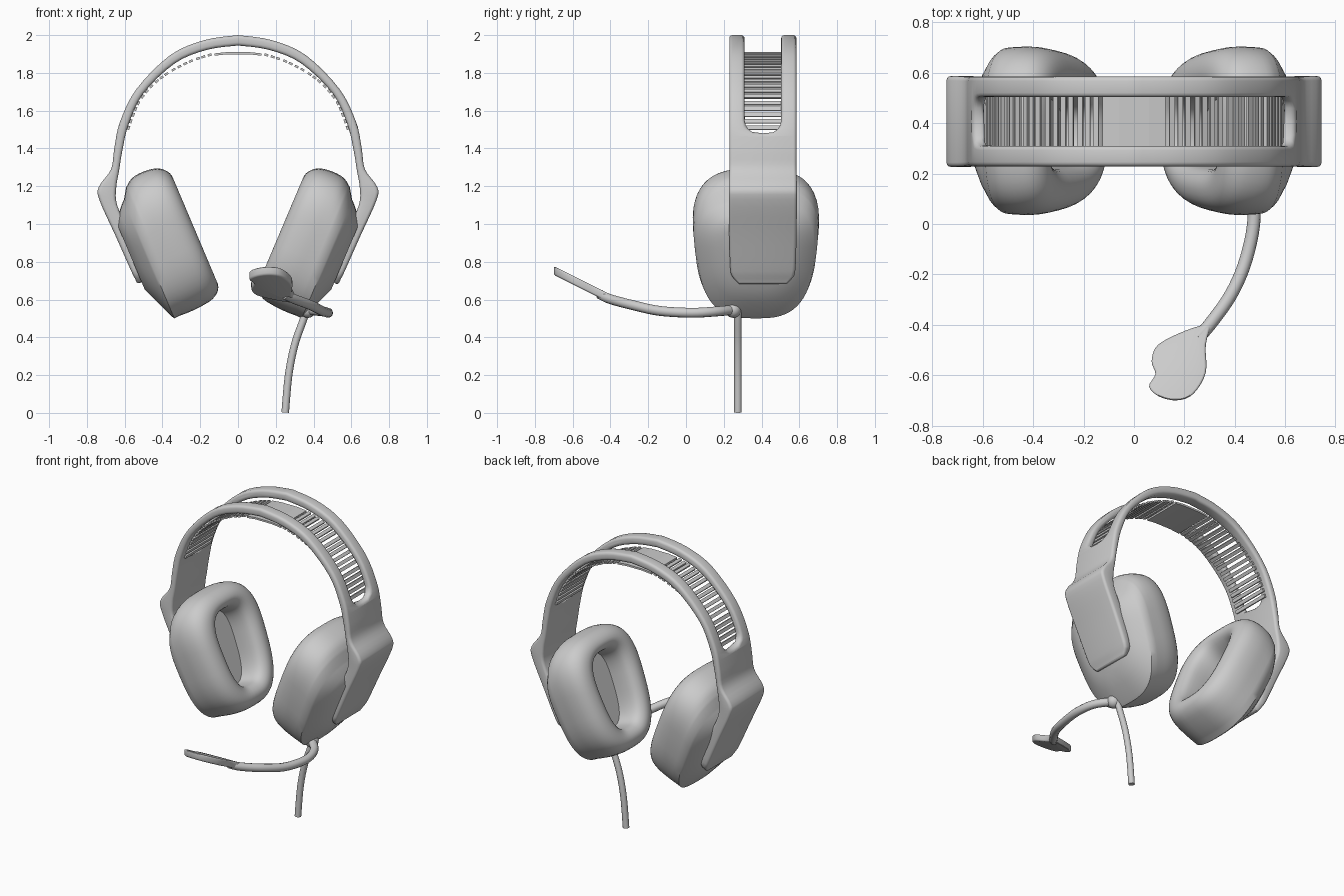
import bpy, bmesh, math
from mathutils import Vector, Matrix

if "Cube" in bpy.data.objects:
    bpy.data.objects.remove(bpy.data.objects["Cube"])


def smooth_path(pts, n=5):
    """Catmull-Rom interpolation through points of any dimension."""
    p = [pts[0]] + list(pts) + [pts[-1]]
    out = []
    for i in range(1, len(p) - 2):
        for k in range(n):
            t = k / n
            out.append(tuple(
                0.5 * (2 * b + (c - a) * t + (2 * a - 5 * b + 4 * c - d) * t * t
                       + (3 * b - a - 3 * c + d) * t ** 3)
                for a, b, c, d in zip(p[i - 1], p[i], p[i + 1], p[i + 2])))
    return out + [tuple(pts[-1])]


def to_object(name, bm):
    bmesh.ops.recalc_face_normals(bm, faces=bm.faces)
    me = bpy.data.meshes.new(name)
    bm.to_mesh(me)
    bm.free()
    ob = bpy.data.objects.new(name, me)
    bpy.context.collection.objects.link(ob)
    return ob


def loft(name, rings):
    """Skin a row of closed rings and cap both ends."""
    bm = bmesh.new()
    vs = [[bm.verts.new(c) for c in r] for r in rings]
    n = len(rings[0])
    for a, b in zip(vs, vs[1:]):
        for i in range(n):
            j = (i + 1) % n
            bm.faces.new((a[i], a[j], b[j], b[i]))
    bm.faces.new(vs[0])
    bm.faces.new(vs[-1])
    return to_object(name, bm)


def tube(name, pts, r):
    cu = bpy.data.curves.new(name, 'CURVE')
    cu.dimensions = '3D'
    cu.bevel_depth, cu.bevel_resolution, cu.use_fill_caps = r, 4, True
    path = smooth_path(pts)
    sp = cu.splines.new('POLY')
    sp.points.add(len(path) - 1)
    for q, c in zip(sp.points, path):
        q.co = (*c, 1)
    ob = bpy.data.objects.new(name, cu)
    bpy.context.collection.objects.link(ob)
    activate(ob)
    bpy.ops.object.convert(target='MESH')
    shade(bpy.context.object)


def activate(ob):
    bpy.ops.object.select_all(action='DESELECT')
    ob.select_set(True)
    bpy.context.view_layer.objects.active = ob


def shade(ob, deg=40):
    activate(ob)
    bpy.ops.object.shade_smooth_by_angle(angle=math.radians(deg))


def bevel(ob, w, seg=3, clamp=True):
    m = ob.modifiers.new("bevel", 'BEVEL')
    m.width, m.segments, m.limit_method = w, seg, 'ANGLE'
    m.angle_limit, m.use_clamp_overlap = math.radians(50), clamp
    activate(ob)
    bpy.ops.object.modifier_apply(modifier=m.name)


def mirror(ob):
    m = ob.modifiers.new("mirror", 'MIRROR')
    m.use_mirror_merge = False


# Headband and side arms: outer x, z, inner x, z, half depth
YB = 0.407
half = smooth_path([
    (0, 2.0, 0, 1.945, .178), (.18, 1.973, .165, 1.922, .178),
    (.36, 1.893, .335, 1.85, .178), (.537, 1.715, .503, 1.688, .178),
    (.625, 1.54, .58, 1.525, .178), (.655, 1.40, .612, 1.39, .178),
    (.672, 1.29, .63, 1.28, .178), (.735, 1.20, .645, 1.19, .18),
    (.735, 1.13, .64, 1.10, .18), (.645, .93, .575, .95, .178),
    (.565, .75, .515, .77, .172), (.545, .71, .50, .73, .158), (.53, .675, .495, .70, .125)], 4)
full = [(-a, b, -c, d, h) for a, b, c, d, h in half[:0:-1]] + half
band = loft("headband", [[(a, YB - h, b), (a, YB + h, b), (c, YB + h, d), (c, YB - h, d)]
                         for a, b, c, d, h in full])

# Slot with rounded bottom that splits the band into two rails
w, r = 0.097, 0.07
prof = [(YB - w, 2.3)]
for k in range(9):
    t = math.pi + math.pi * k / 8
    side = (k > 4) - (k < 4)
    prof.append((YB + side * (w - r) + r * math.cos(t), 1.55 + r * math.sin(t)))
prof.append((YB + w, 2.3))
cutter = loft("slot_cutter", [[(x, y, z) for y, z in prof] for x in (-1, 1)])
cutter.hide_render = True
m = band.modifiers.new("slot", 'BOOLEAN')
m.operation, m.solver, m.object = 'DIFFERENCE', 'EXACT', cutter
activate(band)
bpy.ops.object.modifier_apply(modifier=m.name)
bpy.data.objects.remove(cutter)
bm = bmesh.new()
bm.from_mesh(band.data)
bmesh.ops.remove_doubles(bm, verts=bm.verts, dist=0.011)
bm.to_mesh(band.data)
bm.free()
bevel(band, 0.017, 3, False)
shade(band)

# Suspended strap: centre pad and slats between the rails
strap = smooth_path([(.15, 1.895), (.25, 1.862), (.37, 1.80), (.465, 1.722),
                     (.527, 1.64), (.565, 1.55), (.585, 1.49)], 12)
bm = bmesh.new()


def slat(x, z, ang, width):
    mat = (Matrix.Translation((x, YB, z)) @ Matrix.Rotation(ang, 4, 'Y')
           @ Matrix.Diagonal((width, 0.27, 0.012, 1)))
    bmesh.ops.create_cube(bm, size=1, matrix=mat)


travel = 0.036
for p, q in zip(strap, strap[1:]):
    travel += math.dist(p, q)
    if travel >= 0.036:
        travel -= 0.036
        slat(*p, math.atan2(p[1] - q[1], q[0] - p[0]), 0.021)
slats = to_object("strap_slats", bm)
mirror(slats)
loft("strap_pad", [[(x, YB - .135, z), (x, YB + .135, z), (x, YB + .135, z - .012),
                    (x, YB - .135, z - .012)]
                   for x, z in ((-.125, 1.903), (-.06, 1.91), (.06, 1.91), (.125, 1.903))])

# Ear cups: rings along the tilted axis (offset, depth scale, half height, centre)
UP, OUT = Vector((.39, 0, .921)), Vector((.921, 0, -.39))


def cup_ring(n, ka, b, vc, p=2.9, seg=56):
    ring = []
    for i in range(seg):
        t = 2 * math.pi * i / seg
        c, s = math.cos(t), math.sin(t)
        c = math.copysign(abs(c) ** (2 / p), c)
        s = math.copysign(abs(s) ** (2 / p), s)
        ring.append(UP * (vc + b * s) + OUT * n
                    + Vector((0, .37 + .325 * ka * c * (1 + .12 * s), 0)))
    return ring


cushion = smooth_path([(-.01, .43, .235, .985), (-.08, .44, .238, .985), (-.14, .49, .255, .985),
                       (-.168, .64, .295, .98), (-.155, .83, .342, .98), (-.11, .95, .376, .983),
                       (-.04, 1, .388, .983), (.03, 1, .386, .978), (.08, .99, .368, .962)], 3)
shell = [(.115, .95, .342, .934), (.125, .92, .33, .938), (.165, .75, .258, .965),
         (.20, .53, .195, .99)]
cup = loft("ear_cup", [cup_ring(*q) for q in cushion + shell])
mirror(cup)
shade(cup, 35)

# Microphone boom, its joint, and the cable
tube("mic_boom", [(.37, .25, .545), (.45, .16, .537), (.477, .03, .53), (.445, -.14, .54),
                  (.385, -.28, .57), (.30, -.40, .602), (.25, -.455, .627)], 0.026)
tube("cable", [(.37, .275, .56), (.345, .275, .49), (.30, .275, .36), (.268, .275, .2),
               (.25, .275, 0.002)], 0.02)
bm = bmesh.new()
bmesh.ops.create_uvsphere(bm, u_segments=20, v_segments=12, radius=0.042,
                          matrix=Matrix.Translation((.37, .25, .545)))
shade(to_object("boom_joint", bm), 60)

# Flat microphone pod rising towards the front
outline = [(.31, -.39), (.20, -.425), (.095, -.48), (.07, -.545), (.085, -.595), (.06, -.645),
           (.10, -.685), (.17, -.70), (.235, -.675), (.285, -.59), (.285, -.48), (.31, -.39)]
outline = smooth_path(outline, 4)[:-1]
pod = loft("mic_pod", [[(x, y, .605 + (-.40 - y) * .5 + d) for x, y in outline]
                       for d in (-.024, .022)])
bevel(pod, 0.012)
shade(pod)
